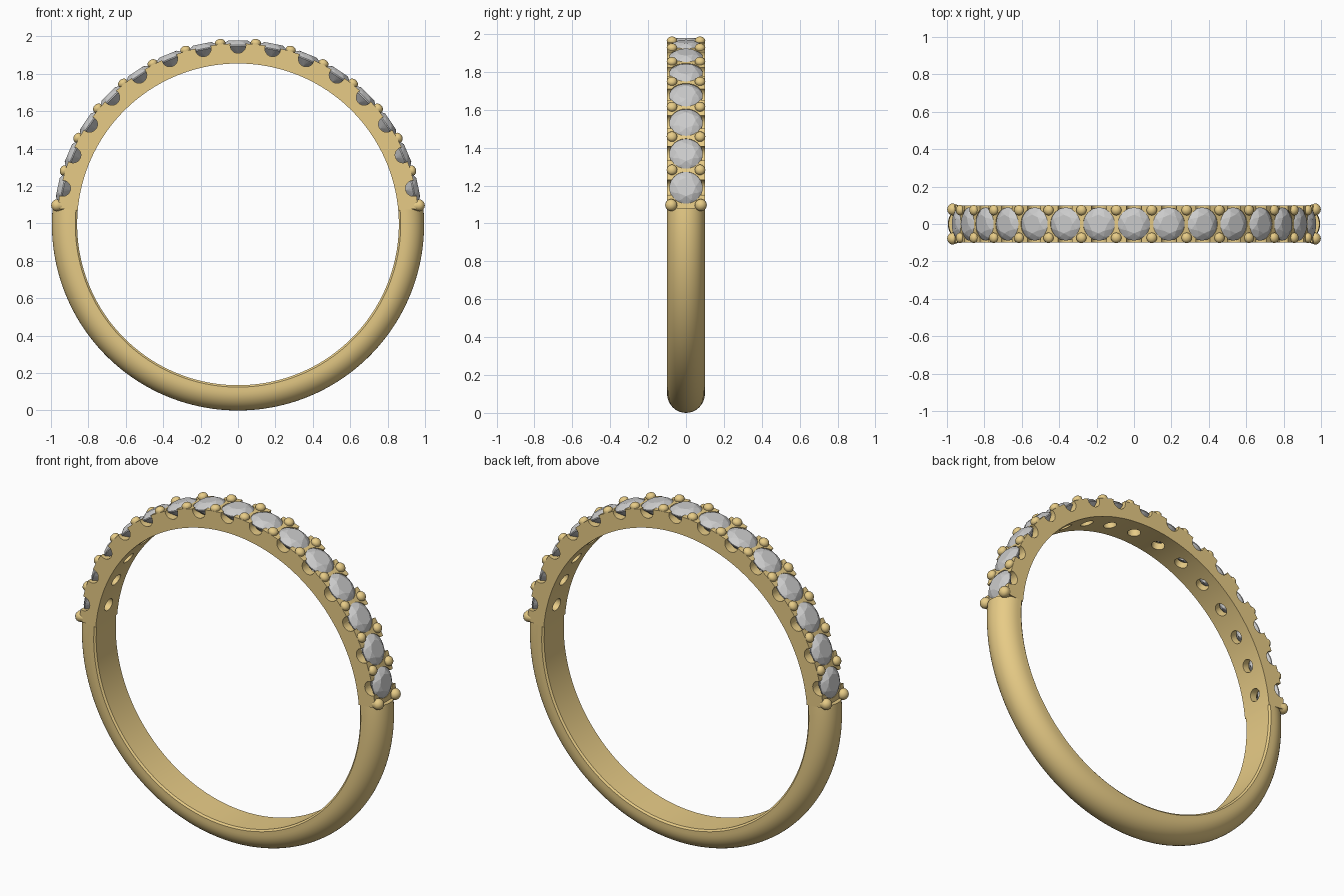
import bpy, bmesh, math
from mathutils import Matrix, Vector

if "Cube" in bpy.data.objects:
    bpy.data.objects.remove(bpy.data.objects["Cube"])

CZ = 0.995                      # height of the ring's centre
STEP = math.radians(11.2)       # angle between neighbouring stones
N = 15
END = math.radians(85)          # half-angle of the stone-set section

gold = bpy.data.materials.new("gold")
gold.diffuse_color = (0.80, 0.60, 0.24, 1)
gold.use_nodes = True
gold.node_tree.nodes["Principled BSDF"].inputs["Base Color"].default_value = gold.diffuse_color


def station(t, r):
    """Frame on the ring at angle t from the top, local z pointing outward."""
    return Matrix.Translation((0, 0, CZ)) @ Matrix.Rotation(t, 4, 'Y') @ Matrix.Translation((0, 0, r))


def finish(name, bm, mat=None, smooth=35):
    bmesh.ops.recalc_face_normals(bm, faces=bm.faces)
    me = bpy.data.meshes.new(name)
    bm.to_mesh(me)
    bm.free()
    ob = bpy.data.objects.new(name, me)
    bpy.context.collection.objects.link(ob)
    if mat:
        me.materials.append(mat)
    if smooth:
        shade(ob, smooth)
    return ob


def shade(ob, angle):
    bpy.ops.object.select_all(action='DESELECT')
    ob.select_set(True)
    bpy.context.view_layer.objects.active = ob
    bpy.ops.object.shade_smooth_by_angle(angle=math.radians(angle))


def sweep(bm, profile, t0, t1, steps):
    """Sweep a closed (y, radius) profile along the ring, with end caps."""
    rings = []
    for i in range(steps + 1):
        m = station(t0 + (t1 - t0) * i / steps, 0)
        rings.append([bm.verts.new(m @ Vector((0, y, r))) for y, r in profile])
    n = len(profile)
    for a, b in zip(rings, rings[1:]):
        for j in range(n):
            bm.faces.new((a[j], a[(j + 1) % n], b[(j + 1) % n], b[j]))
    bm.faces.new(rings[0])
    bm.faces.new(rings[-1])


def lathe(bm, profile, m, seg=24):
    """Turn a (radius, height) profile about local z, closed by flat caps."""
    rings = []
    for r, h in profile:
        rings.append([bm.verts.new(m @ Vector((r * math.cos(2 * math.pi * k / seg),
                                               r * math.sin(2 * math.pi * k / seg), h)))
                      for k in range(seg)])
    for a, b in zip(rings, rings[1:]):
        for k in range(seg):
            bm.faces.new((a[k], a[(k + 1) % seg], b[(k + 1) % seg], b[k]))
    bm.faces.new(rings[0])
    bm.faces.new(rings[-1])


# plain lower shank with a domed outside
dome = [(0.1 * math.cos(math.pi * k / 20), 0.893 + 0.102 * math.sin(math.pi * k / 20)) for k in range(21)]
bm = bmesh.new()
sweep(bm, dome + [(-0.1, 0.870), (-0.091, 0.860), (0.091, 0.860), (0.1, 0.870)],
      END, 2 * math.pi - END, 120)
finish("lower_shank", bm, gold)

# flat-sided upper band
bm = bmesh.new()
sweep(bm, [(0.1, 0.86), (0.1, 0.967), (-0.1, 0.967), (-0.1, 0.86)], -END, END, 120)
band = finish("stone_band", bm, gold, None)

stone_angles = [(i - (N - 1) / 2) * STEP for i in range(N)]

# cutters: conical seats with through holes, and side scallops
seats, scallops = bmesh.new(), bmesh.new()
for t in stone_angles:
    lathe(seats, [(0.036, -0.13), (0.036, -0.052), (0.086, -0.003), (0.086, 0.05)], station(t, 0.955))
    lathe(scallops, [(0.042, -0.15), (0.042, 0.15)],
          station(t, 0.957) @ Matrix.Rotation(math.pi / 2, 4, 'X'))
cutters = [finish("seat_cutter", seats, None, None), finish("scallop_cutter", scallops, None, None)]
for c in cutters:
    c.hide_render = True
    mod = band.modifiers.new(c.name, 'BOOLEAN')
    mod.operation = 'DIFFERENCE'
    mod.solver = 'EXACT'
    mod.object = c
cut = bpy.data.meshes.new_from_object(band.evaluated_get(bpy.context.evaluated_depsgraph_get()))
band.modifiers.clear()
band.data = cut
if not cut.materials:
    cut.materials.append(gold)
for c in cutters:
    bpy.data.objects.remove(c)
shade(band, 30)

# faceted round stones: hull of table, crown, girdle, pavilion and culet points
def circle(r, h, n, off=0.0):
    return [Vector((r * math.cos(2 * math.pi * (k + off) / n),
                    r * math.sin(2 * math.pi * (k + off) / n), h)) for k in range(n)]

gem = (circle(0.050, 0.029, 8) + circle(0.073, 0.0175, 8, 0.5) + circle(0.088, 0.003, 32)
       + circle(0.088, -0.003, 32) + circle(0.052, -0.037, 8) + [Vector((0, 0, -0.076))])
for i, t in enumerate(stone_angles):
    bm = bmesh.new()
    for p in gem:
        bm.verts.new(station(t, 0.955) @ p)
    bmesh.ops.convex_hull(bm, input=bm.verts)
    finish(f"stone_{i + 1}", bm, None, None)

# prong pairs between the stones, the end pairs a little larger
bm = bmesh.new()
for i in range(N + 1):
    end = i in (0, N)
    t = (i - N / 2) * STEP
    rad = 0.032 if end else 0.028
    for side in (-1, 1):
        m = station(t, 0) @ Matrix.Translation((0, side * (0.078 if end else 0.074), 0))
        prof = [(0.018, 0.90), (0.022, 0.945), (rad * 0.9, 0.962)]
        prof += [(rad * math.cos(a), 0.974 + (0.030 if end else 0.022) * math.sin(a))
                 for a in (math.radians(d) for d in (0, 20, 40, 60, 75, 86))]
        lathe(bm, prof, m, 20)
finish("prongs", bm, gold, 50)
